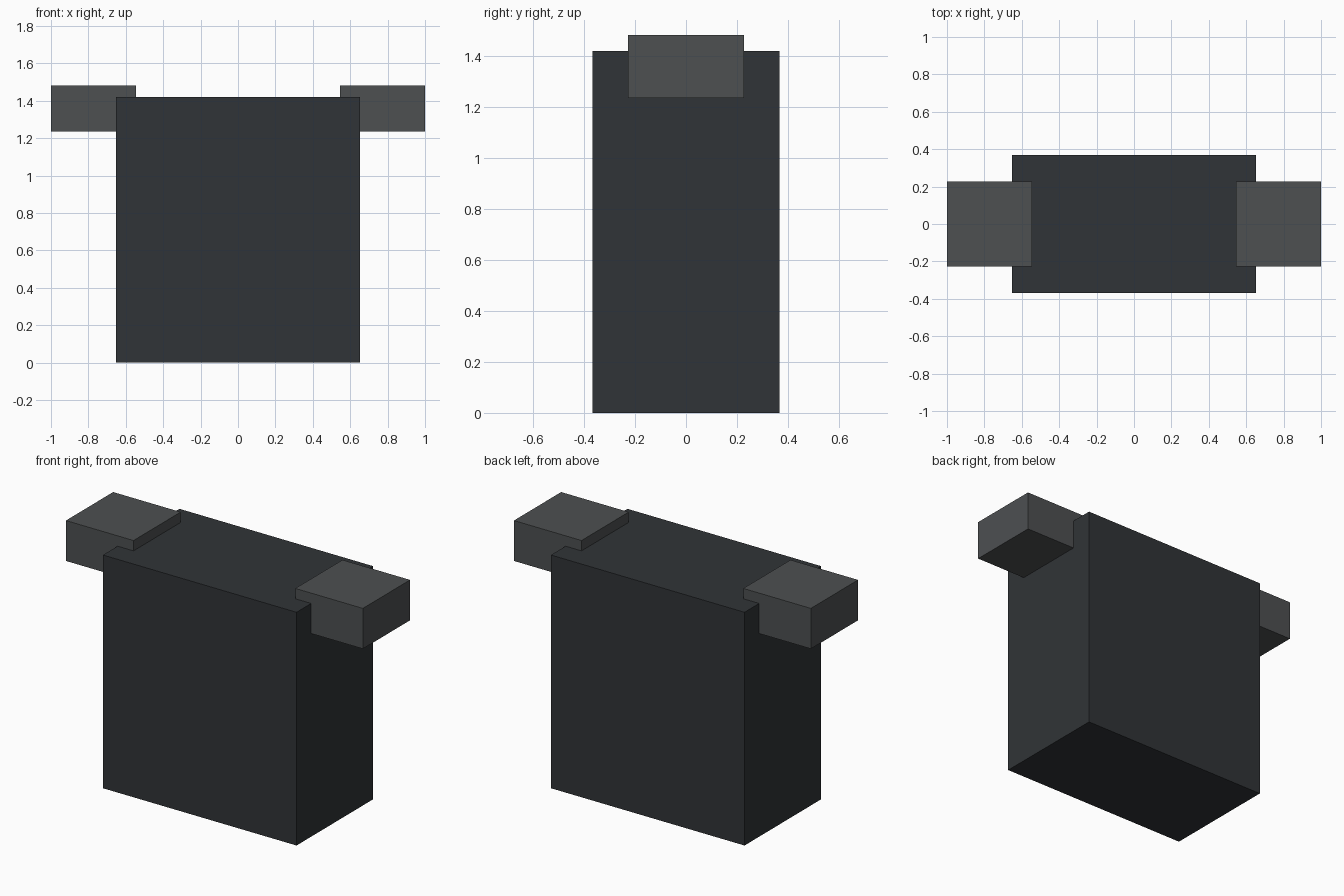
import bpy

if "Cube" in bpy.data.objects:
    bpy.data.objects.remove(bpy.data.objects["Cube"])


def material(name, color):
    mat = bpy.data.materials.new(name)
    mat.diffuse_color = (*color, 1.0)
    mat.use_nodes = True
    mat.node_tree.nodes["Principled BSDF"].inputs["Base Color"].default_value = mat.diffuse_color
    return mat


def box(name, low, high, mat):
    center = [(a + b) / 2 for a, b in zip(low, high)]
    bpy.ops.mesh.primitive_cube_add(size=1, location=center)
    obj = bpy.context.object
    obj.name = name
    obj.scale = [b - a for a, b in zip(low, high)]
    bpy.ops.object.transform_apply(location=True, rotation=False, scale=True)
    obj.data.materials.append(mat)
    return obj


dark = material("dark_charcoal", (0.03, 0.034, 0.038))
grey = material("charcoal_grey", (0.075, 0.08, 0.083))

# Main upright block
box("body", (-0.652, -0.368, 0), (0.652, 0.368, 1.42), dark)

# Side blocks sunk into the upper ends of the body
for name, side in (("left_shoulder", -1), ("right_shoulder", 1)):
    x0, x1 = sorted((side * 0.545, side * 1.0))
    box(name, (x0, -0.227, 1.237), (x1, 0.227, 1.483), grey)
